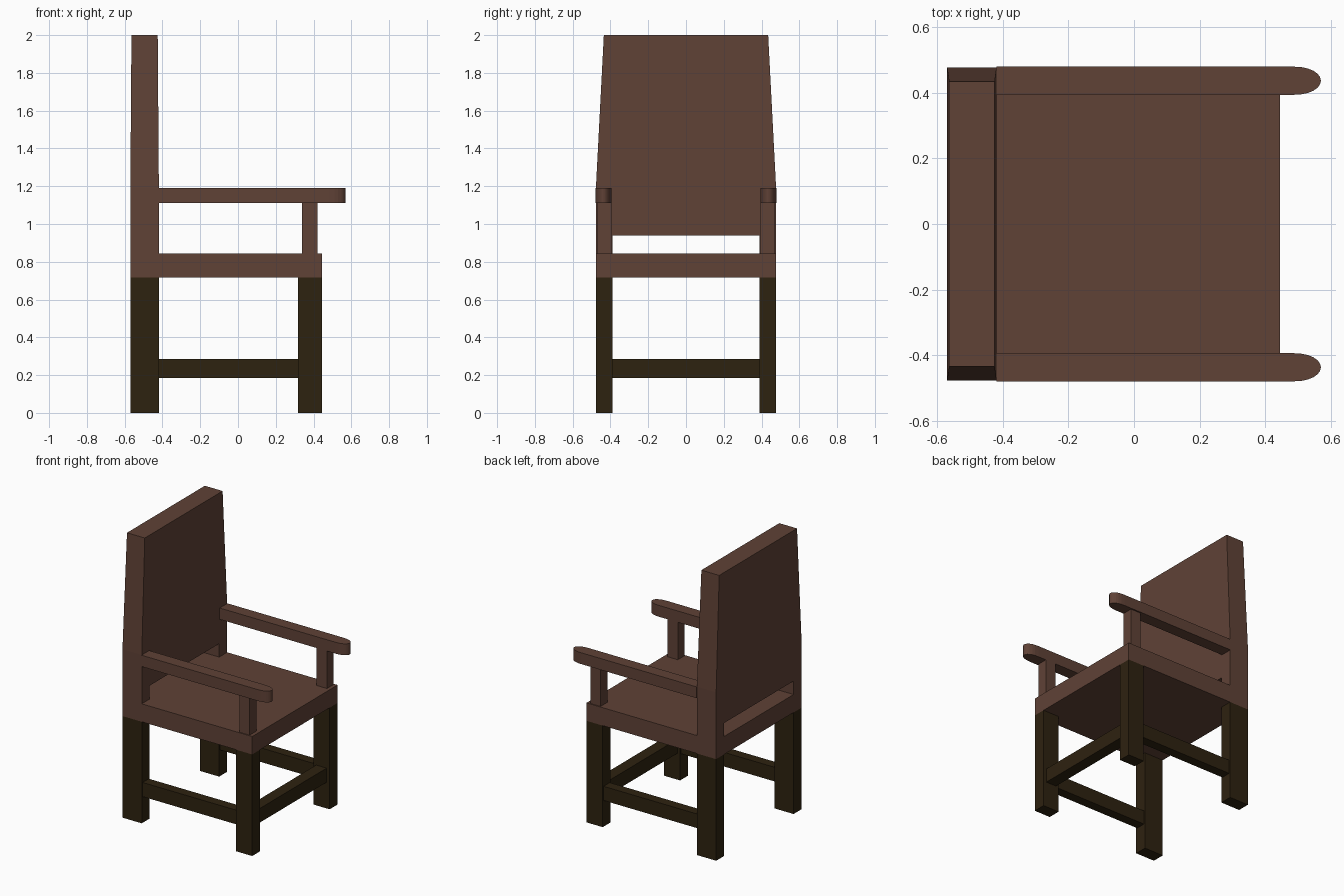
import bpy, bmesh, math

if "Cube" in bpy.data.objects:
    bpy.data.objects.remove(bpy.data.objects["Cube"])


def material(name, rgb):
    m = bpy.data.materials.new(name)
    m.diffuse_color = (*rgb, 1)
    m.use_nodes = True
    m.node_tree.nodes["Principled BSDF"].inputs["Base Color"].default_value = m.diffuse_color
    return m


brown = material("brown upholstery", (0.116, 0.054, 0.037))
dark = material("dark wood", (0.027, 0.016, 0.005))


def finish(name, bm, mat):
    bmesh.ops.recalc_face_normals(bm, faces=bm.faces)
    me = bpy.data.meshes.new(name)
    bm.to_mesh(me)
    bm.free()
    me.materials.append(mat)
    ob = bpy.data.objects.new(name, me)
    bpy.context.collection.objects.link(ob)
    return ob


def box(name, x, y, z, mat):
    bm = bmesh.new()
    bmesh.ops.create_cube(bm, size=1)
    for v in bm.verts:
        for i, (lo, hi) in enumerate((x, y, z)):
            v.co[i] = lo if v.co[i] < 0 else hi
    return finish(name, bm, mat)


def mirror_y(ob):
    mod = ob.modifiers.new("Mirror", 'MIRROR')
    mod.use_axis = (False, True, False)
    return ob


XB, XBF, XF = -0.57, -0.419, 0.445   # back face, front of back, seat front
YI, YO = 0.388, 0.477                # inner and outer leg faces

# seat
box("seat", (XB, XF), (-YO, YO), (0.718, 0.845), brown)

# legs
mirror_y(box("back_leg", (XB, XBF), (YI, YO), (0, 0.718), dark))
mirror_y(box("front_leg", (0.318, XF), (YI, YO), (0, 0.718), dark))

# stretchers on both sides and the seat front, none at the back
mirror_y(box("side_stretcher", (XBF, 0.318), (0.398, 0.467), (0.185, 0.285), dark))
box("front_stretcher", (0.34, 0.422), (-YI, YI), (0.185, 0.285), dark)

# arm posts
mirror_y(box("arm_post", (0.34, 0.42), (0.394, 0.47), (0.845, 1.112), brown))

# arm rests with a rounded tip
bm = bmesh.new()
yc, r = 0.437, 0.043
outline = [(XBF, yc - r)]
for i in range(13):
    a = -math.pi / 2 + math.pi * i / 12
    c, s = max(math.cos(a), 0.0), math.sin(a)
    outline.append((0.485 + 0.085 * c ** 0.9, yc + r * s))
outline.append((XBF, yc + r))
f = bm.faces.new([bm.verts.new((x, y, 1.11)) for x, y in outline])
ext = bmesh.ops.extrude_face_region(bm, geom=[f])
for v in ext["geom"]:
    if isinstance(v, bmesh.types.BMVert):
        v.co.z = 1.19
mirror_y(finish("arm_rest", bm, brown))

# back rest: tapered panel standing on two short posts
bm = bmesh.new()
ys, zs = (-YO, -YI, YI, YO), (0.845, 0.94, 1.19, 2.0)
grid = [[bm.verts.new((XB, y, z)) for y in ys] for z in zs]
for j in range(3):
    for i in range(3):
        if (i, j) != (1, 0):
            bm.faces.new((grid[j][i], grid[j][i + 1], grid[j + 1][i + 1], grid[j + 1][i]))
ext = bmesh.ops.extrude_face_region(bm, geom=bm.faces[:])
for v in ext["geom"]:
    if isinstance(v, bmesh.types.BMVert):
        v.co.x = XBF
for v in bm.verts:
    if v.co.z > 1.9:
        v.co.y *= 0.435 / YO
        v.co.x += 0.006 if v.co.x < -0.5 else -0.006
finish("back_rest", bm, brown)
